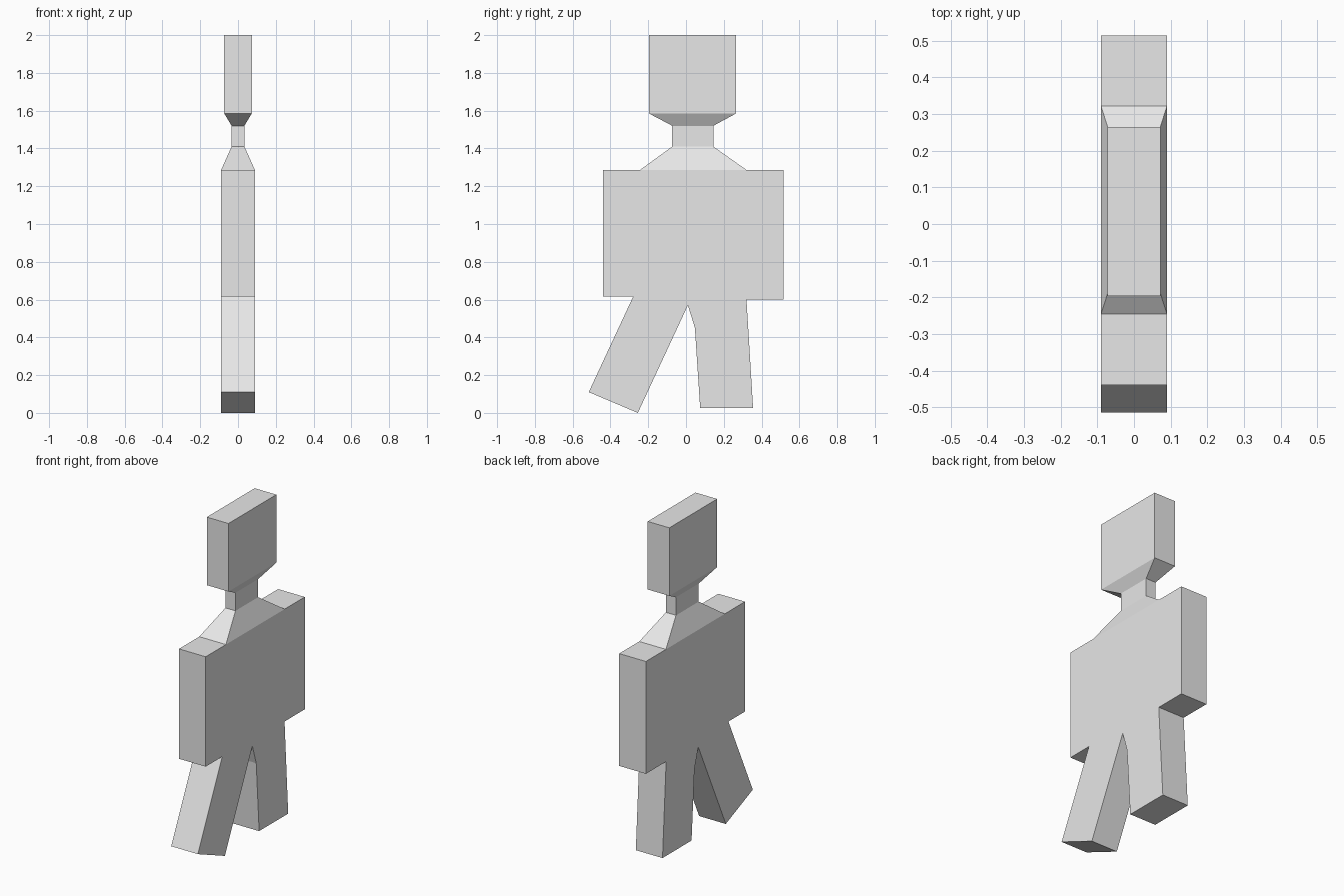
import bpy
import bmesh

cube = bpy.data.objects.get("Cube")
if cube:
    bpy.data.objects.remove(cube, do_unlink=True)

# Single flat material
grey = bpy.data.materials.new("light_grey")
grey.use_nodes = True
colour = (0.8, 0.8, 0.8, 1)
grey.diffuse_color = colour
grey.node_tree.nodes["Principled BSDF"].inputs["Base Color"].default_value = colour


def loft(name, rings, cap_start=True):
    """Join matching rings of points with flat faces and cap the ends."""
    bm = bmesh.new()
    loops = [[bm.verts.new(p) for p in ring] for ring in rings]
    for a, b in zip(loops, loops[1:]):
        for i in range(len(a)):
            j = (i + 1) % len(a)
            bm.faces.new((a[i], a[j], b[j], b[i]))
    if cap_start:
        bm.faces.new(loops[0][::-1])
    bm.faces.new(loops[-1])
    if cap_start:
        bmesh.ops.recalc_face_normals(bm, faces=bm.faces)
    mesh = bpy.data.meshes.new(name)
    bm.to_mesh(mesh)
    bm.free()
    mesh.materials.append(grey)
    obj = bpy.data.objects.new(name, mesh)
    bpy.context.collection.objects.link(obj)
    return obj


def rectangle(z, half_width, front, back):
    w = half_width
    return [(-w, front, z), (w, front, z), (w, back, z), (-w, back, z)]


# Torso with two striding legs: side outline (y, z) given a thickness along x
outline = [(-0.44, 1.285), (-0.44, 0.615), (-0.28, 0.615), (-0.515, 0.11),
           (-0.255, 0.005), (0.01, 0.57), (0.047, 0.45), (0.075, 0.025),
           (0.355, 0.025), (0.32, 0.6), (0.515, 0.6), (0.515, 1.285)]
outline = [(y, max(z, 0) if z > 0.01 else 0) for y, z in outline]
half = 0.09
loft("torso_and_legs", [[(x, y, z) for y, z in outline] for x in (-half, half)])

# Sloping shoulders, thin neck, and head with a tapered jaw
shoulder = rectangle(1.285, half, -0.245, 0.322)
neck_base = rectangle(1.41, 0.034, -0.073, 0.145)
neck_top = rectangle(1.52, 0.034, -0.073, 0.145)
jaw = rectangle(1.585, 0.073, -0.196, 0.265)
crown = rectangle(2.0, 0.073, -0.196, 0.265)
loft("shoulders_neck_and_head", [shoulder, neck_base, neck_top, jaw, crown],
     cap_start=False)
